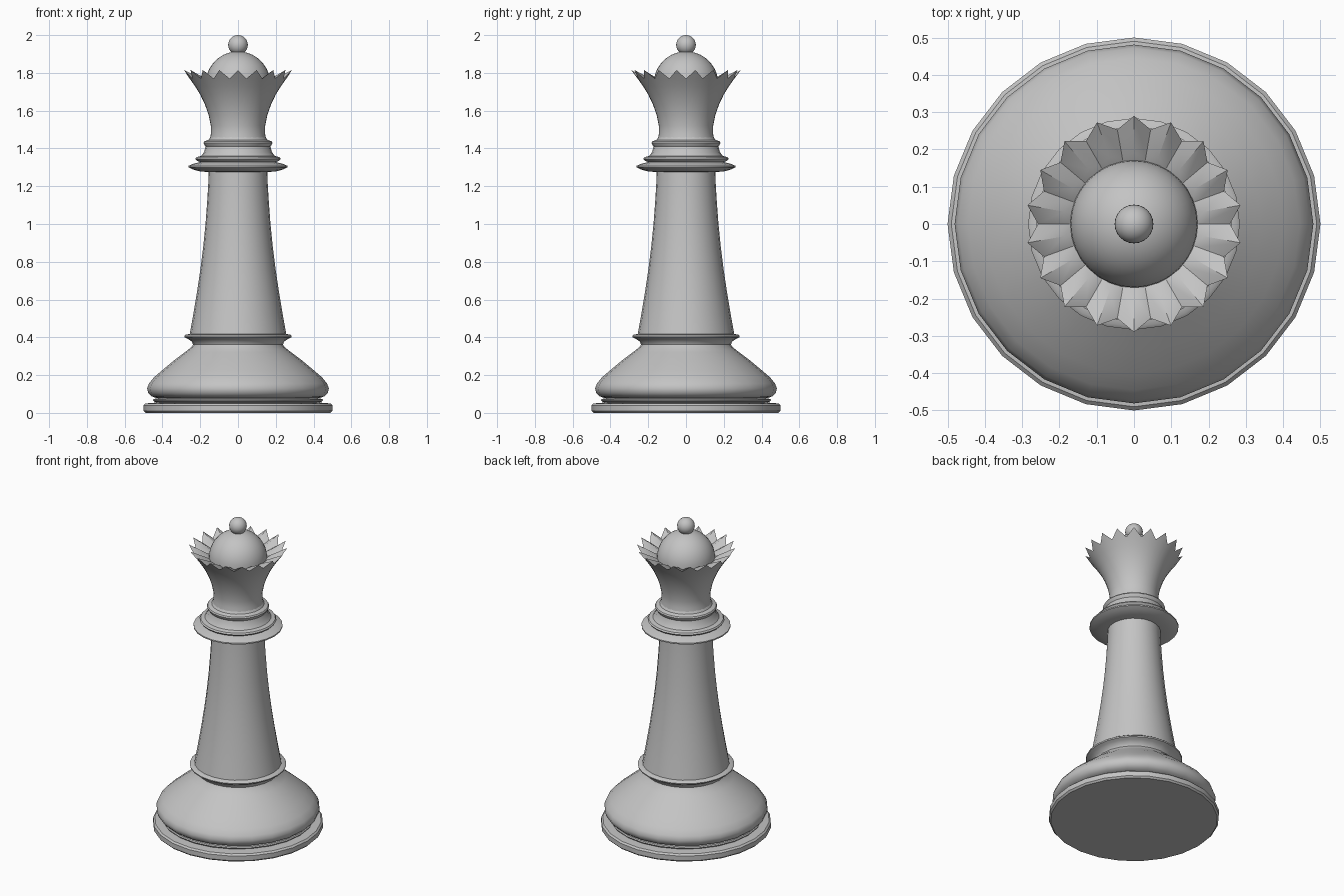
import bpy, bmesh, math

if "Cube" in bpy.data.objects:
    bpy.data.objects.remove(bpy.data.objects["Cube"])

grey = bpy.data.materials.new("plain_grey")
grey.diffuse_color = (0.55, 0.55, 0.55, 1)
grey.use_nodes = True
grey.node_tree.nodes["Principled BSDF"].inputs["Base Color"].default_value = grey.diffuse_color


def finish(name, bm, smooth=30):
    bmesh.ops.remove_doubles(bm, verts=bm.verts, dist=1e-5)
    bmesh.ops.recalc_face_normals(bm, faces=bm.faces)
    me = bpy.data.meshes.new(name)
    bm.to_mesh(me)
    bm.free()
    me.materials.append(grey)
    ob = bpy.data.objects.new(name, me)
    bpy.context.collection.objects.link(ob)
    bpy.ops.object.select_all(action='DESELECT')
    ob.select_set(True)
    bpy.context.view_layer.objects.active = ob
    bpy.ops.object.shade_smooth_by_angle(angle=math.radians(smooth))
    return ob


def ring(bm, n, r, z):
    """Ring of n vertices; r and z are functions of the index."""
    return [bm.verts.new((r(i) * math.sin(2 * math.pi * i / n),
                          r(i) * math.cos(2 * math.pi * i / n), z(i))) for i in range(n)]


def bridge(bm, a, b):
    n = len(a)
    for i in range(n):
        bm.faces.new((a[i], a[(i + 1) % n], b[(i + 1) % n], b[i]))


def lathe(name, profile, n=24, smooth=35):
    bm = bmesh.new()
    rings = [ring(bm, n, lambda i: r, lambda i: z) for r, z in profile]
    for a, b in zip(rings, rings[1:]):
        bridge(bm, a, b)
    bm.faces.new(rings[0])
    bm.faces.new(rings[-1])
    return finish(name, bm, smooth)


# Base: flat foot, thin ring, and the rounded bulge with its lip
lathe("foot", [(0.49, 0), (0.5, 0.01), (0.5, 0.04), (0.49, 0.05), (0.43, 0.055)])
lathe("foot_ring", [(0.43, 0.055), (0.445, 0.06), (0.45, 0.068), (0.445, 0.074), (0.42, 0.078)])
lathe("base_bulge", [(0.43, 0.078), (0.458, 0.088), (0.475, 0.105), (0.481, 0.13), (0.472, 0.155),
                     (0.445, 0.188), (0.4, 0.227), (0.34, 0.277), (0.28, 0.322), (0.245, 0.35),
                     (0.238, 0.362), (0.245, 0.378), (0.265, 0.392), (0.282, 0.4), (0.284, 0.408),
                     (0.275, 0.415), (0.25, 0.418)])

# Tapered column
lathe("column", [(0.256, 0.415), (0.237, 0.52), (0.217, 0.64), (0.199, 0.76), (0.184, 0.88),
                 (0.172, 1.0), (0.163, 1.12), (0.157, 1.22), (0.155, 1.29)])

# Three stacked collars
lathe("collar", [(0.15, 1.275), (0.2, 1.278), (0.24, 1.289), (0.262, 1.3), (0.262, 1.308),
                 (0.24, 1.318), (0.2, 1.328), (0.218, 1.335), (0.226, 1.345), (0.22, 1.354),
                 (0.195, 1.36), (0.18, 1.38), (0.172, 1.41), (0.18, 1.422), (0.183, 1.43),
                 (0.178, 1.438), (0.155, 1.446), (0.147, 1.46)])

# Flared crown with 18 folded points
N = 36
bm = bmesh.new()
flare = [(0.15, 1.445), (0.143, 1.48), (0.144, 1.52), (0.155, 1.575), (0.174, 1.63),
         (0.2, 1.685), (0.228, 1.73)]
rings = [ring(bm, N, lambda i: r, lambda i: z) for r, z in flare]
rings.append(ring(bm, N, lambda i: 0.255, lambda i: 1.768))
rings.append(ring(bm, N, lambda i: 0.257 if i % 2 else 0.29, lambda i: 1.77 if i % 2 else 1.815))
rings.append(ring(bm, N, lambda i: 0.183 if i % 2 else 0.19, lambda i: 1.745 if i % 2 else 1.765))
rings.append(ring(bm, N, lambda i: 0.165, lambda i: 1.742))
for a, b in zip(rings, rings[1:]):
    bridge(bm, a, b)
bm.faces.new(rings[0])
bm.faces.new(rings[-1])
finish("crown", bm, 25)

# Dome and ball finial
dome = [(0.171 * math.cos(t * math.pi / 20), 1.742 + 0.172 * math.sin(t * math.pi / 20))
        for t in range(10)]
lathe("dome", dome + [(0.004, 1.914)], 32, 60)
bm = bmesh.new()
bmesh.ops.create_uvsphere(bm, u_segments=24, v_segments=16, radius=0.052)
bmesh.ops.translate(bm, verts=bm.verts, vec=(0, 0, 1.948))
finish("ball", bm, 60)
